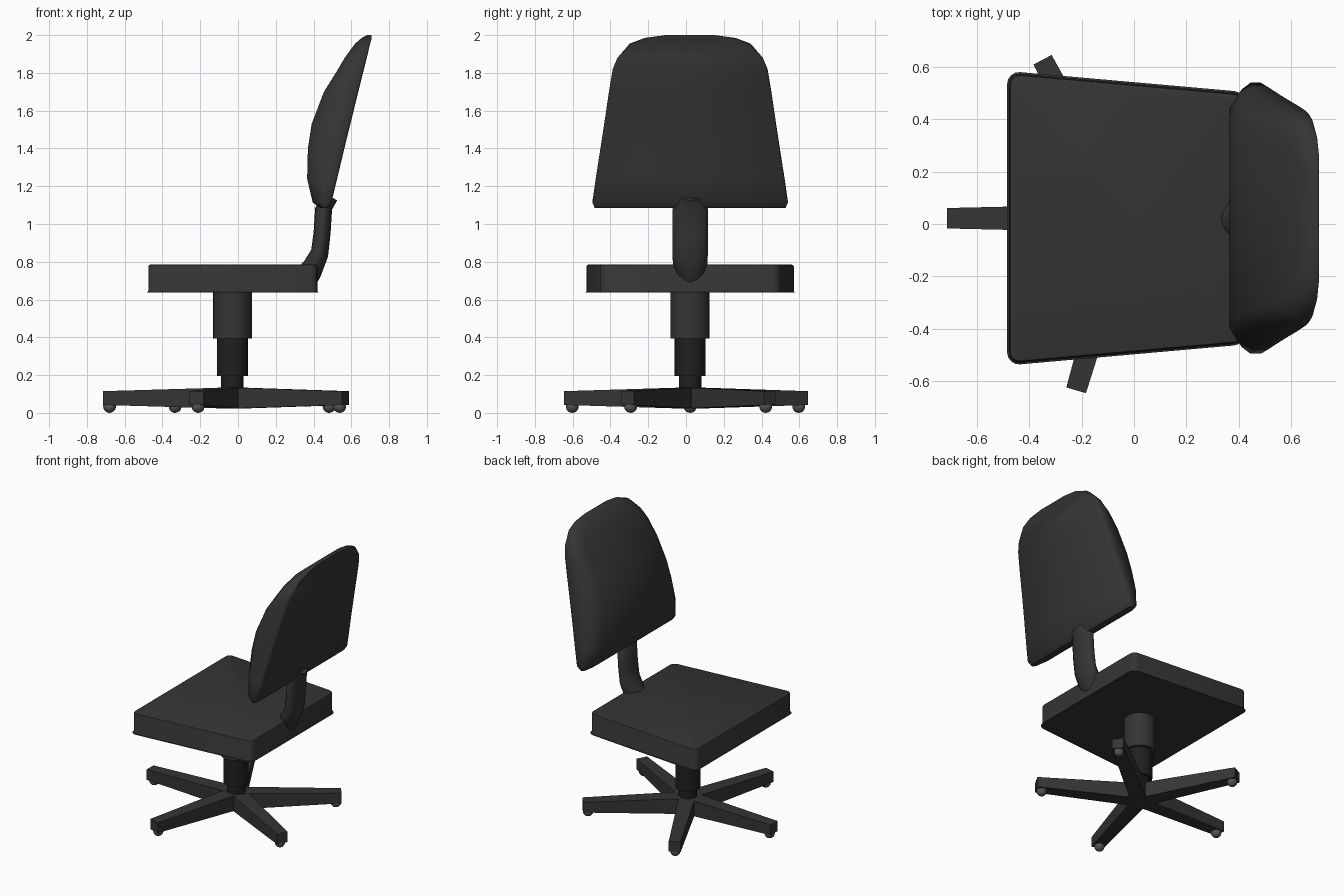
import bpy, bmesh, math
from mathutils import Vector

if "Cube" in bpy.data.objects:
    bpy.data.objects.remove(bpy.data.objects["Cube"])

CX, CY = -0.03, 0.022          # column axis; CY is also the symmetry line in y


def material(name, v):
    m = bpy.data.materials.new(name)
    m.diffuse_color = (v, v, v, 1)
    m.use_nodes = True
    m.node_tree.nodes["Principled BSDF"].inputs["Base Color"].default_value = m.diffuse_color
    return m


BODY = material("charcoal", 0.035)
DARK = material("near_black", 0.014)
GREY = material("caster_grey", 0.09)


def finish(name, bm, mat, angle=None):
    bmesh.ops.recalc_face_normals(bm, faces=bm.faces)
    me = bpy.data.meshes.new(name)
    bm.to_mesh(me)
    bm.free()
    me.materials.append(mat)
    ob = bpy.data.objects.new(name, me)
    bpy.context.collection.objects.link(ob)
    if angle:
        bpy.ops.object.select_all(action='DESELECT')
        ob.select_set(True)
        bpy.context.view_layer.objects.active = ob
        bpy.ops.object.shade_smooth_by_angle(angle=math.radians(angle))
    return ob


def loft(rings):
    """Skin equal-length closed rings and cap both ends."""
    bm = bmesh.new()
    vs = [[bm.verts.new(p) for p in r] for r in rings]
    n = len(vs[0])
    for a, b in zip(vs, vs[1:]):
        for i in range(n):
            j = (i + 1) % n
            bm.faces.new((a[i], a[j], b[j], b[i]))
    bm.faces.new(vs[0])
    bm.faces.new(vs[-1])
    return bm


# Seat: tapered slab with rounded corners
plan = [(-0.475, -0.552), (0.42, -0.473), (0.42, 0.473), (-0.475, 0.552)]
bm = loft([[(x, CY + y, z) for x, y in plan] for z in (0.637, 0.785)])
upright = [e for e in bm.edges if abs(e.verts[0].co.z - e.verts[1].co.z) > 0.1]
bmesh.ops.bevel(bm, geom=upright, offset=0.04, segments=4, profile=0.5, affect='EDGES')
rim = [e for e in bm.edges if abs(e.verts[0].co.z - e.verts[1].co.z) < 0.01]
bmesh.ops.bevel(bm, geom=rim, offset=0.01, segments=2, profile=0.5, affect='EDGES')
finish("seat", bm, BODY, 40)

# Backrest: flat rear, padded front; rows are (z, half width, rear x, front x)
rows = [(1.085, .505, .475, .435), (1.115, .518, .495, .395), (1.24, .50, .525, .366),
        (1.40, .475, .563, .37), (1.53, .455, .595, .39), (1.70, .43, .637, .455),
        (1.82, .41, .667, .53), (1.88, .385, .682, .565), (1.955, .32, .70, .62),
        (1.985, .24, .708, .655), (2.0, .13, .708, .685)]
rings = []
for z, w, r, f in rows:
    rimx = r - min(0.065, (r - f) * 0.5)
    half = [(r, w - 0.01), (r - 0.01, w), (rimx, w),
            (f + (rimx - f) * 0.35, w - 0.025), (f, w - 0.08)]
    rings.append([(x, CY + y, z) for x, y in half] +
                 [(x, CY - y, z) for x, y in reversed(half)])
finish("backrest", loft(rings), BODY, 50)

# Bent support between seat and backrest: (x, z, tilt, half depth, half width)
path = [(.375, .735, 50, .065, .06), (.395, .765, 45, .06, .09), (.432, .845, 22, .048, .094),
        (.445, .95, 5, .045, .094), (.453, 1.08, 5, .045, .094), (.49, 1.145, 30, .04, .05)]
rings = []
for x, z, tilt, d, w in path:
    t = math.radians(tilt)
    ring = []
    for i in range(16):
        a = math.tau * i / 16
        u = d * math.cos(a)
        ring.append((x + u * math.cos(t), CY + w * math.sin(a), z - u * math.sin(t)))
    rings.append(ring)
finish("back_support", loft(rings), BODY, 50)


# Telescoping column
def cylinder(name, r, z0, z1, mat):
    circle = [(math.cos(math.tau * i / 24), math.sin(math.tau * i / 24)) for i in range(24)]
    finish(name, loft([[(CX + r * c, CY + r * s, z) for c, s in circle] for z in (z0, z1)]), mat, 40)


cylinder("column_upper", 0.103, 0.395, 0.64, BODY)
cylinder("column_middle", 0.082, 0.195, 0.395, DARK)
cylinder("column_lower", 0.06, 0.03, 0.195, DARK)

# Five tapered base arms, each with a caster ball
for k, deg in enumerate((180, 117.8, 38, -29, -106.2)):
    a = math.radians(deg)
    out = Vector((math.cos(a), math.sin(a), 0))
    side = Vector((-out.y, out.x, 0))
    hub = Vector((CX, CY, 0))
    rings = []
    for r, w, z0, z1 in ((0.0, 0.055, 0.022, 0.135), (0.685, 0.039, 0.042, 0.115)):
        rings.append([hub + out * r + side * (s * w) + Vector((0, 0, z))
                      for s, z in ((-1, z0), (1, z0), (1, z1), (-1, z1))])
    finish(f"base_arm_{k + 1}", loft(rings), BODY)

    bm = bmesh.new()
    bmesh.ops.create_uvsphere(bm, u_segments=16, v_segments=10, radius=0.034)
    bmesh.ops.translate(bm, vec=hub + out * 0.65 + Vector((0, 0, 0.034)), verts=bm.verts)
    finish(f"caster_{k + 1}", bm, GREY, 60)
